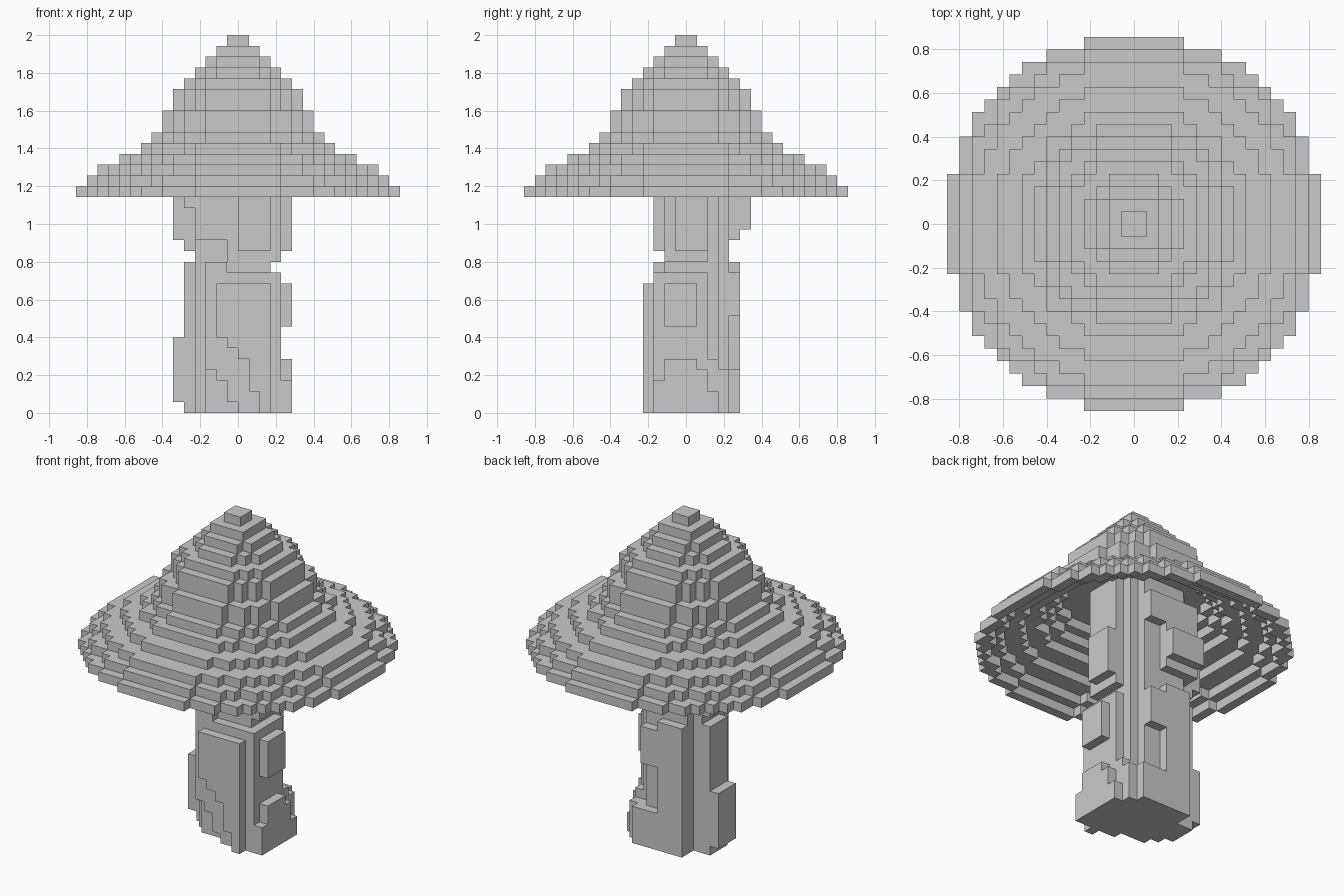
import bpy, bmesh, math
from mathutils import Vector

cube = bpy.data.objects.get("Cube")
if cube:
    bpy.data.objects.remove(cube, do_unlink=True)

V = 2 / 35  # edge of one block

grey = bpy.data.materials.new("plain grey")
grey.use_nodes = True
colour = (0.59, 0.59, 0.59, 1)
grey.diffuse_color = colour
grey.node_tree.nodes["Principled BSDF"].inputs["Base Color"].default_value = colour


def box(x0, x1, y0, y1, z0, z1):
    """Block cells filling a cuboid."""
    return {(x, y, z) for x in range(x0, x1) for y in range(y0, y1) for z in range(z0, z1)}


def ring(outer, inner, z):
    """Block cells of a flat ring centred on the axis."""
    return {(x, y, z) for x in range(-16, 16) for y in range(-16, 16)
            if inner <= math.hypot(x + 0.5, y + 0.5) < outer}


def build(name, cells):
    """Mesh of the outer faces of a set of blocks, with flat areas merged."""
    bm = bmesh.new()
    for cell in cells:
        centre = Vector(cell) + Vector((0.5, 0.5, 0.5))
        for axis in range(3):
            for side in (-1, 1):
                near = list(cell)
                near[axis] += side
                if tuple(near) in cells:
                    continue
                n = Vector((0, 0, 0))
                n[axis] = side / 2
                u = Vector((0, 0, 0))
                u[(axis + 1) % 3] = 0.5
                w = n.cross(u) * 2
                corners = (-u - w, u - w, u + w, w - u)
                bm.faces.new([bm.verts.new((centre + n + c) * V) for c in corners])
    bmesh.ops.remove_doubles(bm, verts=bm.verts[:], dist=V / 100)
    bmesh.ops.dissolve_limit(bm, angle_limit=0.01, verts=bm.verts[:], edges=bm.edges[:])
    mesh = bpy.data.meshes.new(name)
    bm.to_mesh(mesh)
    bm.free()
    mesh.materials.append(grey)
    obj = bpy.data.objects.new(name, mesh)
    bpy.context.collection.objects.link(obj)
    return obj


# Cap: stepped discs, each lower one a thin ring around the disc above
radii = [15.18, 14.18, 13.18, 11.18, 9.2, 8.18, 7.18, 7.18,
         6.18, 6.18, 5.18, 4.18, 3.18, 2.18, 1.18]
cap = set()
for i, r in enumerate(radii):
    cap |= ring(r, radii[i + 1] if i < 6 else 0, 20 + i)
build("mushroom_cap", cap)

# Stem core, notched on one side and with its corners stepped in
stem = box(-4, 4, -2, 4, 0, 26) - box(3, 4, -2, 4, 13, 14)
stem -= box(3, 4, 2, 4, 4, 26) | box(2, 3, 3, 4, 4, 26)
stem -= box(-4, -3, 3, 4, 0, 26) | box(-4, -3, -2, -1, 0, 14)
stem -= box(-4, -1, -2, -1, 14, 16)

# Front ridges, with the lower corner worn away in steps
stem |= box(-3, 4, -3, -2, 0, 13) | box(-3, -1, -3, -2, 13, 14)
stem |= box(-2, 3, -4, -3, 0, 12)
for x, top in ((-2, 7), (-1, 6), (0, 5), (1, 2)):
    stem -= box(x, x + 1, -4, -3, 0, top)
for x, top in ((-3, 4), (-2, 3), (-1, 1)):
    stem -= box(x, x + 1, -3, -2, 0, top)
stem |= box(0, 3, -3, -2, 15, 20)

# Left side ridges
stem |= box(4, 5, -1, 2, 15, 20) | box(4, 5, -2, 1, 8, 12)
stem |= box(4, 5, -3, -2, 0, 3) | box(4, 5, -2, 1, 0, 5)
stem |= box(4, 5, 1, 2, 0, 4) | box(4, 5, 2, 3, 0, 2)
stem |= box(3, 4, 2, 3, 4, 5)

# Right side ridges
stem |= box(-5, -4, 0, 3, 0, 14) | box(-6, -5, 0, 3, 1, 7)
stem |= box(-5, -4, 0, 3, 15, 20) | box(-6, -5, 0, 3, 16, 20)
stem |= box(-5, -4, -2, 0, 19, 20)

# Back ridges
stem |= box(-3, 0, 4, 5, 0, 14) | box(0, 2, 4, 5, 9, 13) | box(0, 3, 4, 5, 0, 4)
stem |= box(-4, 0, 4, 5, 16, 24) | box(-4, 0, 5, 6, 17, 20) | box(0, 2, 4, 5, 21, 24)
stem |= box(-4, -3, 3, 4, 16, 24)
build("mushroom_stem", stem)
